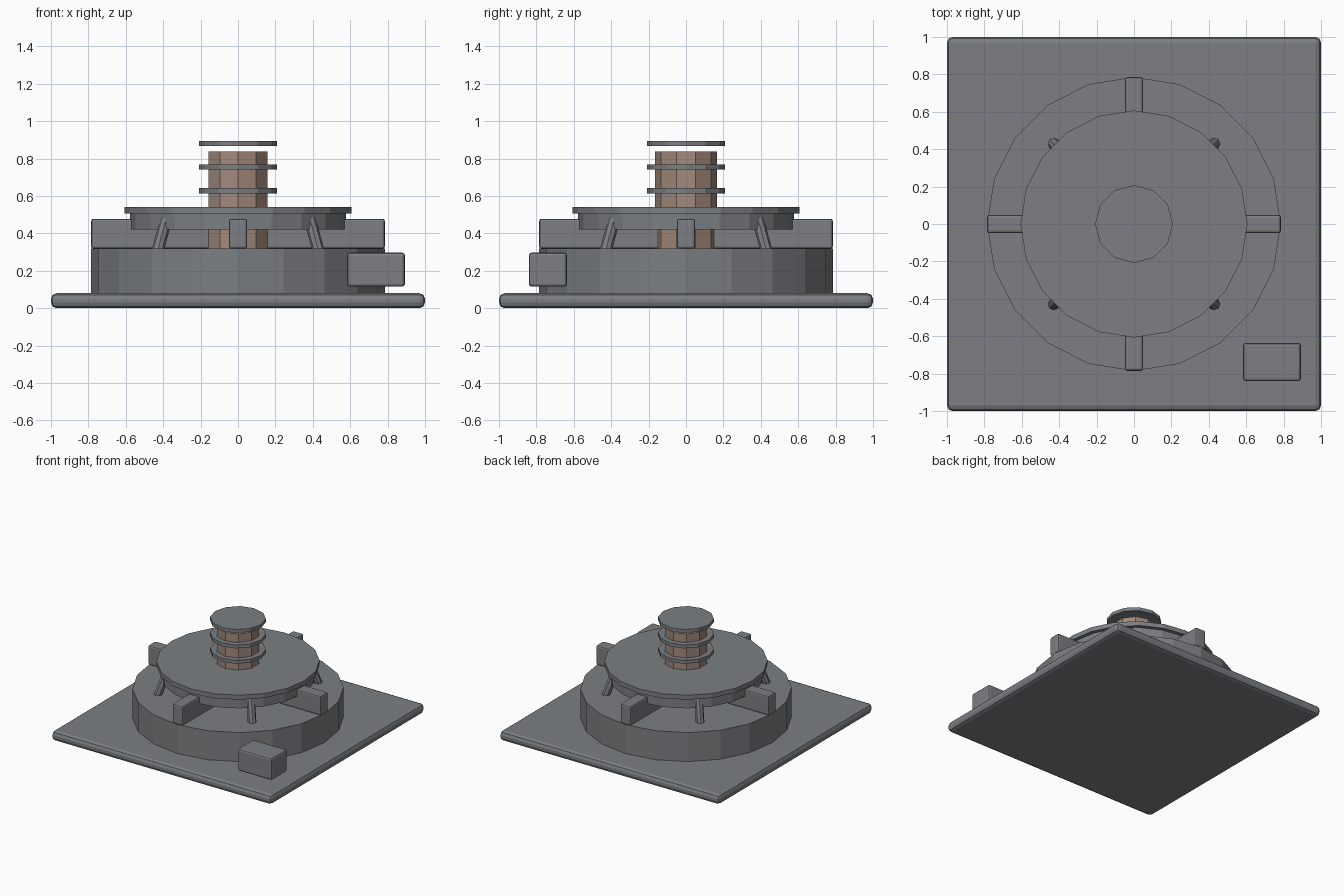
import bpy, bmesh, math
from mathutils import Vector, Matrix

if "Cube" in bpy.data.objects:
    bpy.data.objects.remove(bpy.data.objects["Cube"])


def material(name, rgb):
    m = bpy.data.materials.new(name)
    m.diffuse_color = (*rgb, 1)
    m.use_nodes = True
    m.node_tree.nodes["Principled BSDF"].inputs["Base Color"].default_value = m.diffuse_color
    return m


GREY = material("steel grey", (0.20, 0.212, 0.227))
BROWN = material("copper brown", (0.36, 0.255, 0.20))


def finish(bm, name, mat):
    me = bpy.data.meshes.new(name)
    bmesh.ops.recalc_face_normals(bm, faces=bm.faces)
    bm.to_mesh(me)
    bm.free()
    me.materials.append(mat)
    ob = bpy.data.objects.new(name, me)
    bpy.context.collection.objects.link(ob)
    return ob


def box(name, lo, hi, bevel, mat=GREY, angle=0):
    lo, hi = Vector(lo), Vector(hi)
    bm = bmesh.new()
    bmesh.ops.create_cube(bm, size=1, matrix=Matrix.Rotation(angle, 4, 'Z')
                          @ Matrix.Translation((lo + hi) / 2)
                          @ Matrix.Diagonal((*(hi - lo), 1)))
    bmesh.ops.bevel(bm, geom=bm.edges[:], offset=bevel, segments=2,
                    profile=0.5, affect='EDGES')
    return finish(bm, name, mat)


def rod(name, a, b, r, sides, mat=GREY):
    a, b = Vector(a), Vector(b)
    d = b - a
    rot = d.to_track_quat('Z', 'Y').to_matrix().to_4x4() if d.xy.length > 1e-6 else Matrix()
    bm = bmesh.new()
    bmesh.ops.create_cone(bm, cap_ends=True, segments=sides, radius1=r, radius2=r,
                          depth=d.length, matrix=Matrix.Translation((a + b) / 2) @ rot)
    return finish(bm, name, mat)


def disc(name, z0, z1, r, sides, mat=GREY):
    return rod(name, (0, 0, z0), (0, 0, z1), r, sides, mat)


# Base plate, drum and raised platform
box("base_plate", (-1, -1, 0), (1, 1, 0.08), 0.03)
disc("drum", 0.07, 0.318, 0.786, 20)
disc("platform_ring", 0.42, 0.506, 0.577, 20)
disc("platform_top", 0.505, 0.542, 0.607, 20)

# Central coil column with its flanges
disc("coil_column", 0.31, 0.838, 0.165, 10, BROWN)
for i in range(3):
    z = 0.628 + i * 0.1265
    disc(f"coil_flange_{i}", z - 0.014, z + 0.014, 0.208, 12)

# Radial clamps and leaning struts
for i in range(4):
    box(f"clamp_{i}", (0.14, -0.048, 0.318), (0.785, 0.048, 0.478), 0.012,
        angle=i * math.pi / 2)
for sx in (-1, 1):
    for sy in (-1, 1):
        rod("strut", (sx * 0.43, sy * 0.43, 0.305), (sx * 0.38, sy * 0.38, 0.49), 0.032, 8)

# Control box near the front right corner
box("control_box", (0.583, -0.84, 0.115), (0.893, -0.636, 0.297), 0.015)
